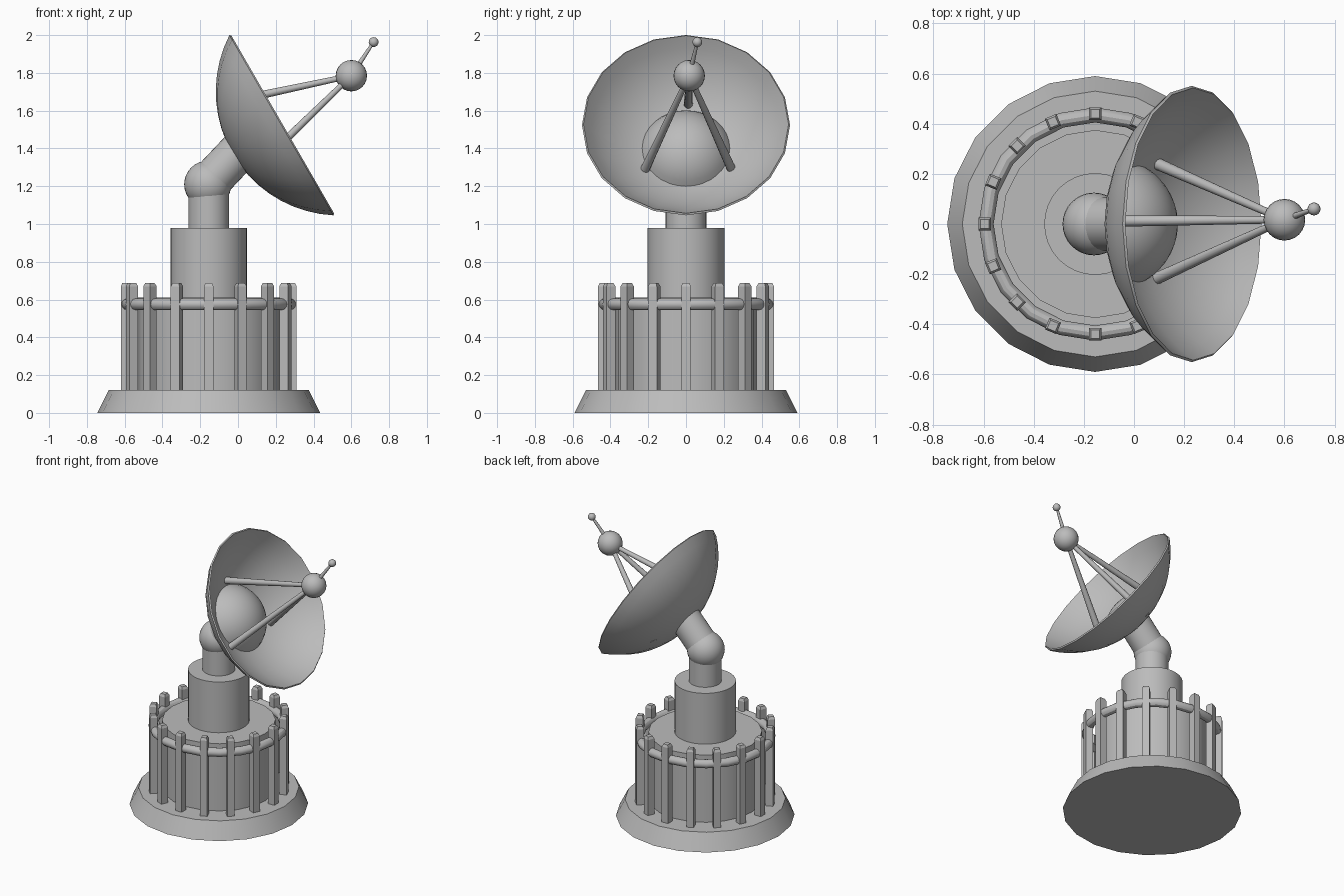
import bpy
import bmesh
from math import sin, cos, pi, radians, sqrt, asin
from mathutils import Matrix, Vector

cube = bpy.data.objects.get("Cube")
if cube:
    bpy.data.objects.remove(cube, do_unlink=True)

GREY = (0.5, 0.5, 0.5, 1)
mat = bpy.data.materials.new("plain_grey")
mat.use_nodes = True
mat.diffuse_color = GREY
mat.node_tree.nodes["Principled BSDF"].inputs["Base Color"].default_value = GREY


def finish(name, bm, matrix, smooth=True):
    bmesh.ops.remove_doubles(bm, verts=bm.verts, dist=1e-5)
    bmesh.ops.recalc_face_normals(bm, faces=bm.faces)
    mesh = bpy.data.meshes.new(name)
    bm.to_mesh(mesh)
    bm.free()
    mesh.materials.append(mat)
    obj = bpy.data.objects.new(name, mesh)
    obj.matrix_world = matrix
    bpy.context.collection.objects.link(obj)
    if smooth:
        bpy.ops.object.select_all(action='DESELECT')
        obj.select_set(True)
        bpy.context.view_layer.objects.active = obj
        bpy.ops.object.shade_smooth_by_angle(angle=radians(30))
    return obj


def lathe(name, profile, segs, matrix, loop=False):
    """Revolve (radius, height) points about the local z axis."""
    bm = bmesh.new()
    rings = []
    for r, z in profile:
        rings.append([bm.verts.new((r * cos(2 * pi * i / segs), r * sin(2 * pi * i / segs), z))
                      for i in range(segs)])
    pairs = list(zip(rings, rings[1:]))
    if loop:
        pairs.append((rings[-1], rings[0]))
    for a, b in pairs:
        for i in range(segs):
            j = (i + 1) % segs
            bm.faces.new((a[i], a[j], b[j], b[i]))
    return finish(name, bm, matrix)


def drum(name, r0, r1, z0, z1, segs, matrix):
    return lathe(name, [(0, z0), (r0, z0), (r1, z1), (0, z1)], segs, matrix)


def rod(name, start, end, r0, r1, segs=12):
    d = end - start
    matrix = Matrix.Translation(start) @ d.to_track_quat('Z', 'Y').to_matrix().to_4x4()
    return drum(name, r0, r1, 0, d.length, segs, matrix)


def ball(name, centre, r, segs=24):
    bm = bmesh.new()
    bmesh.ops.create_uvsphere(bm, u_segments=segs, v_segments=segs // 2, radius=r)
    return finish(name, bm, Matrix.Translation(centre))


# Pedestal
base = Matrix.Translation((-0.155, 0, 0))
drum("base_plinth", 0.59, 0.53, 0, 0.12, 20, base)
drum("base_drum", 0.375, 0.375, 0.12, 0.61, 20, base)
drum("column", 0.203, 0.203, 0.6, 0.98, 32, base)
drum("neck", 0.108, 0.108, 0.97, 1.2, 32, base)

# Railing ring and posts
ring = [(0.435 + 0.03 * cos(i * pi / 6), 0.575 + 0.03 * sin(i * pi / 6)) for i in range(12)]
lathe("railing_ring", ring, 20, base, loop=True)
for i in range(16):
    bm = bmesh.new()
    bmesh.ops.create_cube(bm, size=1)
    bmesh.ops.scale(bm, vec=(0.05, 0.05, 0.55), verts=bm.verts)
    bmesh.ops.translate(bm, vec=(0.44, 0, 0.395), verts=bm.verts)
    top = [f for f in bm.faces if f.normal.z > 0.9]
    bmesh.ops.inset_region(bm, faces=top, thickness=0.011, depth=0.018)
    finish(f"railing_post_{i + 1}", bm, base @ Matrix.Rotation(i * pi / 8, 4, 'Z'), smooth=False)

# Elbow and arm
elbow = Vector((-0.16, 0, 1.21))
ball("elbow", elbow, 0.125, 32)
rod("dish_arm", elbow, Vector((0.01, 0, 1.39)), 0.107, 0.107, 32)

# Dish shell, a spherical cap facing up and to one side
dish = Matrix.Translation((0.23, 0, 1.523)) @ Matrix.Rotation(radians(60), 4, 'Y')
RIM, OUTER, INNER, CENTRE = 0.551, 0.656, 0.645, 0.356
STEPS = 9
edge = asin(RIM / OUTER)
outside = [(OUTER * sin(edge * k / STEPS), CENTRE - OUTER * cos(edge * k / STEPS))
           for k in range(STEPS + 1)]
edge = asin((RIM - 0.008) / INNER)
inside = [(INNER * sin(edge * k / STEPS), CENTRE - INNER * cos(edge * k / STEPS))
          for k in range(STEPS, -1, -1)]
lathe("dish", outside + inside, 20, dish)

# Dome in the middle of the dish
DOME, DOME_Z = 0.2625, -0.367
start = asin(sqrt(DOME ** 2 - 0.119 ** 2) / DOME)
dome = [(DOME * sin(start * k / 8), DOME_Z + DOME * cos(start * k / 8)) for k in range(8, -1, -1)]
lathe("dish_dome", [(0, dome[0][1])] + dome, 32, dish)

# Feed ball, its three struts and the aerial
feed = Vector((0.6, 0.017, 1.785))
ball("feed_ball", feed, 0.083)
for i in range(3):
    a = pi + i * 2 * pi / 3
    foot = dish @ Vector((0.265 * cos(a), 0.265 * sin(a), -0.238))
    foot.y += 0.012
    rod(f"feed_strut_{i + 1}", foot, feed, 0.024, 0.014)
tip = Vector((0.718, 0.06, 1.963))
rod("aerial_rod", feed, tip, 0.015, 0.008)
ball("aerial_tip", tip, 0.026, 16)
